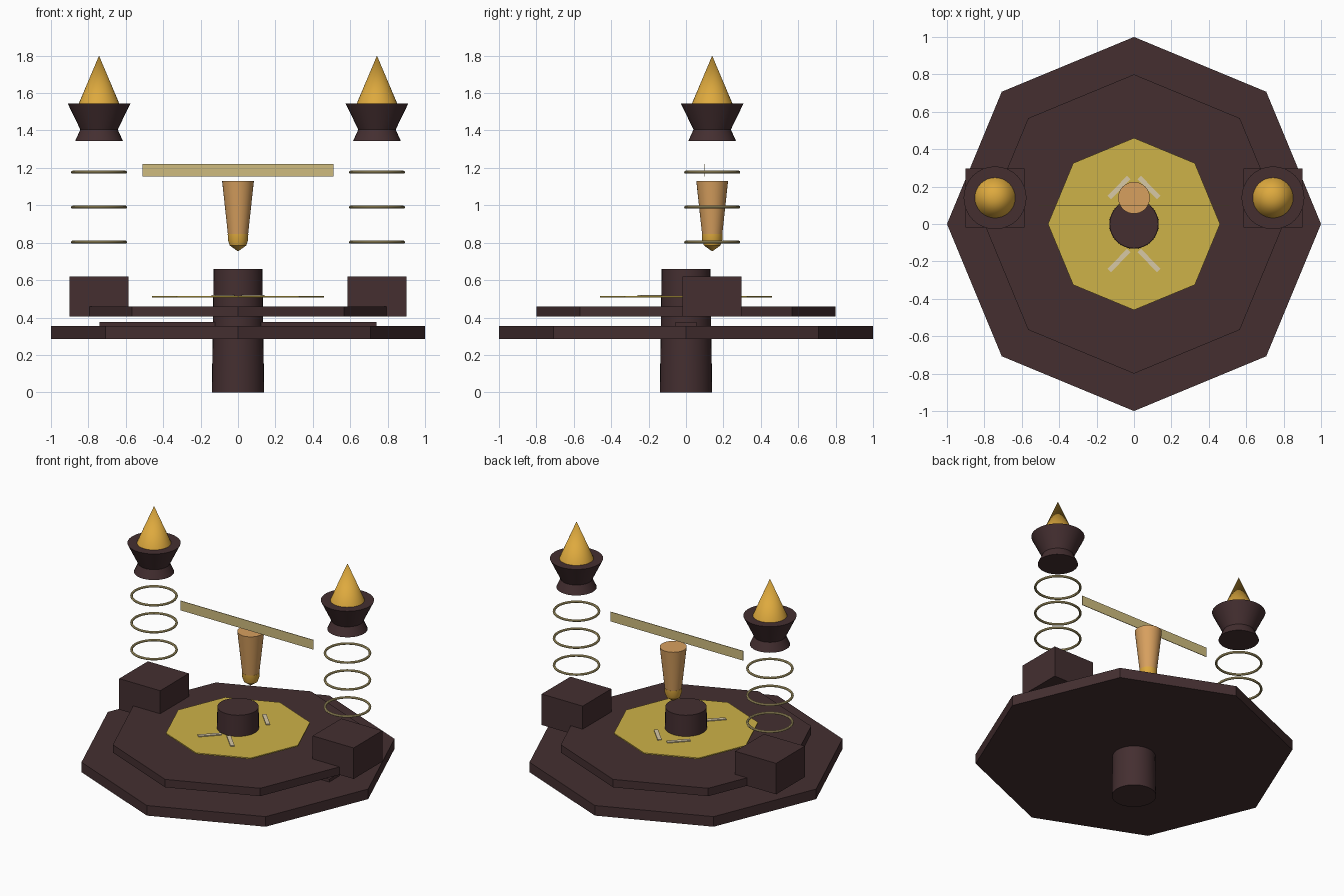
import bpy, math

cube = bpy.data.objects.get("Cube")
if cube:
    bpy.data.objects.remove(cube, do_unlink=True)


def material(name, rgb):
    m = bpy.data.materials.new(name)
    m.use_nodes = True
    color = (*rgb, 1)
    m.diffuse_color = color
    m.node_tree.nodes["Principled BSDF"].inputs["Base Color"].default_value = color
    return m


dark = material("dark brown", (0.058, 0.028, 0.03))
plate_gold = material("plate gold", (0.61, 0.445, 0.065))
tip_gold = material("warm gold", (0.73, 0.40, 0.048))
tan = material("tan", (0.68, 0.35, 0.114))
pale_gold = material("pale gold", (0.62, 0.50, 0.21))
cream = material("cream", (0.68, 0.58, 0.38))


def finish(name, mat, smooth=False):
    ob = bpy.context.object
    ob.name = name
    ob.data.materials.append(mat)
    if smooth:
        bpy.ops.object.shade_smooth_by_angle(angle=math.radians(35))
    return ob


def frustum(name, mat, r1, r2, z1, z2, x=0, y=0, sides=32):
    bpy.ops.mesh.primitive_cone_add(vertices=sides, radius1=r1, radius2=r2,
                                    depth=z2 - z1, location=(x, y, (z1 + z2) / 2))
    return finish(name, mat, sides > 8)


def box(name, mat, center, size, turn=0):
    bpy.ops.mesh.primitive_cube_add(size=1, location=center)
    ob = finish(name, mat)
    ob.scale = size
    ob.rotation_euler.z = turn
    return ob


def lathe(name, mat, profile, x, y, sides=32):
    """Spin a (radius, height) profile around a vertical axis and cap it."""
    verts, faces = [], []
    for r, z in profile:
        for i in range(sides):
            a = math.tau * i / sides
            verts.append((r * math.cos(a), r * math.sin(a), z))
    for k in range(len(profile) - 1):
        for i in range(sides):
            j = (i + 1) % sides
            faces.append((k * sides + i, k * sides + j,
                          (k + 1) * sides + j, (k + 1) * sides + i))
    faces.append(tuple(reversed(range(sides))))
    faces.append(tuple(range(len(verts) - sides, len(verts))))
    mesh = bpy.data.meshes.new(name)
    mesh.from_pydata(verts, [], faces)
    ob = bpy.data.objects.new(name, mesh)
    bpy.context.collection.objects.link(ob)
    ob.location = (x, y, 0)
    bpy.ops.object.select_all(action="DESELECT")
    bpy.context.view_layer.objects.active = ob
    ob.select_set(True)
    return finish(name, mat, True)


# Central column and octagonal tiers
frustum("column", dark, 0.14, 0.13, 0, 0.66)
frustum("lower_tier", dark, 1.0, 1.0, 0.285, 0.355, sides=8)
box("cross_bar", dark, (0, 0, 0.335), (1.48, 0.11, 0.08))
frustum("upper_tier", dark, 0.8, 0.8, 0.405, 0.46, sides=8)
frustum("gold_plate", plate_gold, 0.46, 0.46, 0.506, 0.514, sides=8)

# Chevron marks lying on the plate
for y, row in ((-0.195, "front"), (0.195, "back")):
    for s, side in ((1, "left"), (-1, "right")):
        box(f"{row}_mark_{side}", cream, (s * 0.08, y, 0.516),
            (0.15, 0.026, 0.008), -s * math.radians(46))

# Side towers: block, floating rings, flared cup and spike
ty = 0.14
for s, side in ((1, "left"), (-1, "right")):
    x = s * 0.743
    box(f"block_{side}", dark, (x, ty, 0.5125), (0.315, 0.315, 0.215))
    for n, z in enumerate((0.803, 0.99, 1.177)):
        bpy.ops.mesh.primitive_torus_add(major_radius=0.142, minor_radius=0.008,
                                         major_segments=40, minor_segments=8,
                                         location=(x, ty, z))
        finish(f"ring_{side}_{n + 1}", pale_gold, True)
    lathe(f"cup_{side}", dark, [(0.127, 1.345), (0.1, 1.405), (0.168, 1.545)], x, ty)
    frustum(f"spike_{side}", tip_gold, 0.11, 0, 1.54, 1.80, x, ty)

# Hanging pendant and thin beam
lathe("pendant_body", tan, [(0.054, 0.845), (0.085, 1.13)], 0, ty)
lathe("pendant_tip", tip_gold,
      [(0.002, 0.755), (0.044, 0.785), (0.054, 0.815), (0.055, 0.847)], 0, ty)
box("beam", pale_gold, (0, 0.1, 1.1875), (1.02, 0.004, 0.066))
